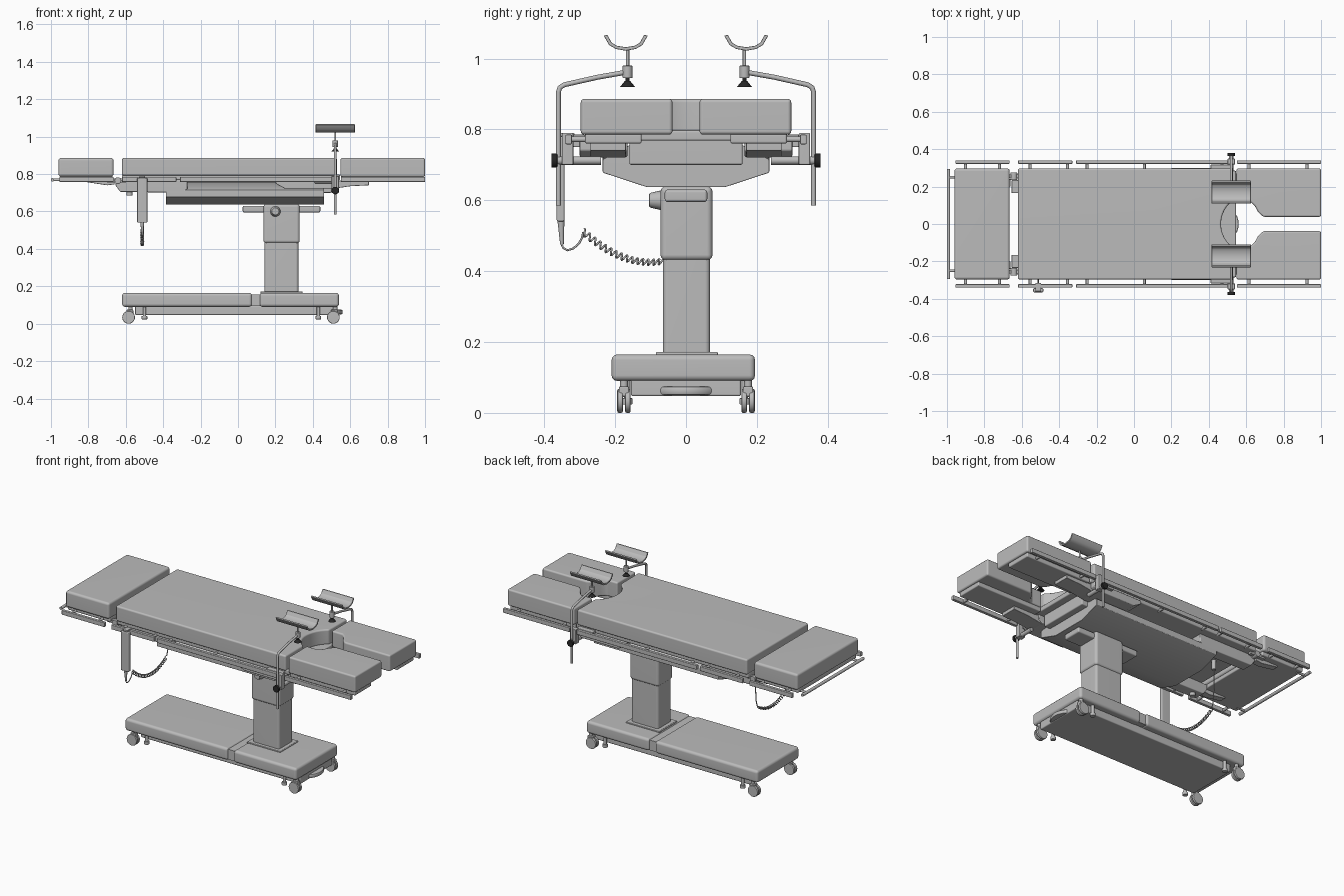
import bpy, bmesh, math
from mathutils import Vector

cube = bpy.data.objects.get("Cube")
if cube:
    bpy.data.objects.remove(cube)


def material(name, value):
    m = bpy.data.materials.new(name)
    m.use_nodes = True
    m.diffuse_color = (value, value, value, 1)
    m.node_tree.nodes["Principled BSDF"].inputs["Base Color"].default_value = (value, value, value, 1)
    return m


GREY = material("neutral grey", .5)
BLACK = material("knob black", .02)


def link(name, data, mat):
    data.materials.append(mat)
    ob = bpy.data.objects.new(name, data)
    bpy.context.collection.objects.link(ob)
    return ob


def finish(name, bm, mat=GREY, bevel=0, segments=3):
    bmesh.ops.recalc_face_normals(bm, faces=bm.faces[:])
    if bevel:
        edges = [e for e in bm.edges if e.calc_face_angle(0) > math.radians(30)]
        bmesh.ops.bevel(bm, geom=edges, offset=bevel, segments=segments, profile=.5,
                        affect='EDGES', clamp_overlap=True)
    me = bpy.data.meshes.new(name)
    bm.to_mesh(me)
    bm.free()
    me.shade_smooth()
    me.set_sharp_from_angle(angle=math.radians(35))
    ob = link(name, me, mat)
    if bevel:
        ob.modifiers.new("even_shading", 'WEIGHTED_NORMAL').keep_sharp = True
    return ob


def prism(name, points, axis, start, end, bevel=0, mat=GREY):
    """Extrude a 2D outline along an axis; outline order is x, y, z without that axis."""
    bm = bmesh.new()
    place = {'x': lambda a, b, t: (t, a, b),
             'y': lambda a, b, t: (a, t, b),
             'z': lambda a, b, t: (a, b, t)}[axis]
    face = bm.faces.new([bm.verts.new(place(a, b, start)) for a, b in points])
    out = bmesh.ops.extrude_face_region(bm, geom=[face])
    shift = Vector(place(0, 0, end - start))
    bmesh.ops.translate(bm, vec=shift, verts=[g for g in out["geom"] if isinstance(g, bmesh.types.BMVert)])
    return finish(name, bm, mat, bevel)


def box(name, xs, ys, zs, bevel=0, mat=GREY):
    (a, b), (c, d) = xs, ys
    return prism(name, [(a, c), (b, c), (b, d), (a, d)], 'z', zs[0], zs[1], bevel, mat)


def rod(name, p, q, r, r_end=None, mat=GREY, sides=20, bevel=0):
    p, q = Vector(p), Vector(q)
    bm = bmesh.new()
    matrix = (q - p).to_track_quat('Z', 'Y').to_matrix().to_4x4()
    matrix.translation = (p + q) / 2
    bmesh.ops.create_cone(bm, cap_ends=True, segments=sides, radius1=r,
                          radius2=r if r_end is None else r_end,
                          depth=(q - p).length, matrix=matrix)
    return finish(name, bm, mat, bevel, 2)


def tube(name, points, r, mat=GREY):
    cu = bpy.data.curves.new(name, 'CURVE')
    cu.dimensions = '3D'
    cu.bevel_depth, cu.bevel_resolution, cu.use_fill_caps = r, 2, True
    sp = cu.splines.new('POLY')
    sp.points.add(len(points) - 1)
    for pt, co in zip(sp.points, points):
        pt.co = (*co, 1)
    sp.use_smooth = True
    return link(name, cu, mat)


# Base: two covers with a seam between, and a lower pan
box("base_long_cover", (-.62, .075), (-.21, .195), (.09, .165), .016)
box("base_column_cover", (.115, .54), (-.21, .195), (.09, .165), .016)
box("base_seam_filler", (.06, .13), (-.2, .185), (.095, .157))
box("base_pan", (-.55, .53), (-.155, .155), (.047, .095), .006)
rod("base_pedal", (.46, 0, .05), (.46, 0, .075), .1, bevel=.008, sides=32)

# Casters and levelling feet
for end, x, foot_x in (("head", -.585, -.5), ("leg", .51, .43)):
    for side, s in (("left", 1), ("right", -1)):
        tag = end + "_" + side
        y = .175 * s
        for half in (-1, 1):
            rod("caster_wheel_" + tag, (x, y + half * .003, .034), (x, y + half * .019, .034),
                .034, sides=28, bevel=.005)
        box("caster_fork_" + tag, (x - .012, x + .025), (y - .014, y + .014), (.045, .075), .004)
        rod("caster_stem_" + tag, (x + .01, y, .05), (x + .01, y, .1), .011)
        rod("foot_stem_" + tag, (foot_x, y * .95, .04), (foot_x, y * .95, .1), .009)
        rod("foot_pad_" + tag, (foot_x, y * .95, .023), (foot_x, y * .95, .042), .015, bevel=.003)

# Telescopic column
box("column_collar", (.12, .345), (-.085, .09), (.16, .172), .004)
box("column_lower", (.142, .323), (-.065, .068), (.16, .5), .014)
box("column_sleeve", (.136, .33), (-.072, .075), (.43, .64), .016)
box("column_crossbar", (.025, .44), (-.06, .06), (.595, .63), .008)
rod("column_side_knob", (.2, -.06, .6), (.2, -.105, .6), .03, .02, bevel=.006)

# Tapered saddle under the tabletop
hull = [(-.11, .637), (.11, .637), (.235, .678), (.235, .715), (.16, .755), (-.16, .755), (-.235, .715), (-.235, .678)]
prism("saddle_hull", hull, 'x', -.385, .46, .003)
box("saddle_upper", (-.27, .5), (-.16, .16), (.7, .775), .006)

# Tabletop plates and cushions
box("main_plate", (-.62, .545), (-.285, .285), (.768, .797), .006)
notch = [math.radians(a) for a in range(234, 125, -9)]
outline = [(-.62, .297), (-.62, -.297), (.53, -.297)]
outline += [(.62 + .155 * math.cos(a), .155 * math.sin(a)) for a in notch]
outline += [(.53, .297)]
prism("main_cushion", outline, 'z', .792, .886, .01)
box("head_plate", (-.955, -.67), (-.28, .28), (.765, .79), .006)
box("head_cushion", (-.96, -.665), (-.297, .297), (.787, .886), .014)
rod("head_crossbar", (-.992, -.295, .769), (-.992, .295, .769), .009)

rails = (("head", -.955, -.665, (-.9, -.72)), ("back", -.62, -.33, (-.555, -.355)),
         ("seat", -.31, .525, (-.25, .055, .47)), ("leg", .55, 1, (.615, .925)))

for side, s in (("left", 1), ("right", -1)):
    # Leg section
    leg = [(.548, .12), (.62, .12), (.645, .098), (.665, .062), (.692, .038), (1, .038), (1, .297), (.548, .297)]
    prism("leg_cushion_" + side, [(x, y * s) for x, y in leg], 'z', .785, .886, .01)
    box("leg_plate_" + side, (.55, .99), sorted((.125 * s, .285 * s)), (.76, .788), .006)
    prism("leg_hinge_" + side, [(.5, .72), (.6, .735), (.7, .74), (.7, .765), (.5, .765)], 'y', .17 * s, .27 * s, .003)

    # Accessory rails with stand-offs
    for part, a, b, posts in rails:
        box("rail_" + part + "_" + side, (a, b), sorted((.322 * s, .34 * s)), (.758, .785), .003)
        for x in posts:
            rod("rail_spacer_" + part + "_" + side, (x, .27 * s, .772), (x, .325 * s, .772), .008)

    # Head joint
    rod("head_crossbar_arm_" + side, (-.992, .25 * s, .769), (-.93, .25 * s, .769), .007)
    rod("head_joint_" + side, (-.642, .235 * s, .765), (-.642, .275 * s, .765), .018, bevel=.003)
    box("head_joint_arm_" + side, (-.7, -.6), sorted((.245 * s, .265 * s)), (.755, .775))
    prism("head_lever_" + side, [(-.81, .757), (-.7, .74), (-.66, .745), (-.66, .768), (-.81, .768)],
          'y', .2 * s, .24 * s, .003)

    # Drive housings below the plate
    rear = [(-.655, .74), (-.63, .705), (-.3, .7), (-.27, .72), (-.27, .77), (-.655, .77)]
    prism("drive_housing_" + side, rear, 'y', .165 * s, .235 * s, .005)
    front = [(.2, .75), (.25, .722), (.5, .722), (.53, .74), (.53, .77), (.2, .77)]
    prism("hinge_housing_" + side, front, 'y', .165 * s, .3 * s, .005)
    box("side_bracket_" + side, (.41, .52), sorted((.285 * s, .318 * s)), (.75, .785), .003)

    # Leg support: clamp, bent post, swivel and trough
    x, y = .52, .165 * s
    box("support_clamp_" + side, (x - .02, x + .02), sorted((.318 * s, .35 * s)), (.7, .79), .004)
    rod("clamp_spindle_" + side, (x, .24 * s, .712), (x, .375 * s, .712), .012)
    rod("clamp_knob_" + side, (x, .363 * s, .712), (x, .38 * s, .712), .02, mat=BLACK, bevel=.003)
    tube("support_post_" + side, [(x, .36 * s, .585), (x, .36 * s, .905), (x, .356 * s, .918),
                                  (x, .343 * s, .926), (x, .25 * s, .947), (x, y, .962)], .007)
    rod("swivel_body_" + side, (x, y, .945), (x, y, .98), .014, bevel=.002)
    rod("swivel_neck_" + side, (x, y, .93), (x, y, .95), .006, mat=BLACK)
    rod("swivel_knob_" + side, (x, y, .92), (x, y, .936), .021, .008, mat=BLACK)
    rod("trough_stem_" + side, (x, y, .97), (x, y, 1.03), .005)
    half = [(0, 1.022), (.028, 1.027), (.047, 1.038), (.062, 1.064), (.052, 1.067), (.04, 1.045), (.025, 1.036), (0, 1.032)]
    mirrored = [(-a, z) for a, z in half[-2:0:-1]]
    centre = .17 * s
    prism("leg_trough_" + side, [(centre + a, z) for a, z in half + mirrored], 'x', .415, .625, .002)

# Hand control hanging from the rail, with a coiled cable
hx = -.512
box("control_handset", (hx - .027, hx + .027), (-.365, -.343), (.54, .78), .005)
box("control_hook", (hx - .015, hx + .015), (-.36, -.315), (.78, .79), .002)
rod("control_strain_relief", (hx, -.353, .545), (hx, -.35, .475), .01, .005)
tube("control_lead", [(hx, -.352, .48), (hx, -.347, .466), (hx, -.335, .459), (hx, -.318, .464),
                      (hx, -.302, .478), (hx, -.293, .495), (hx, -.29, .51)], .003)
coil = []
turns, steps = 22, 12
for i in range(turns * steps + 1):
    t = i / (turns * steps)
    a = math.tau * i / steps
    y = -.29 + .33 * t
    coil.append((hx + .008 * math.sin(a), y + .004 * math.cos(a), .425 + 2.4 * (y + .1) ** 2 + .008 * math.cos(a)))
tube("control_coil", coil, .0028)
tube("control_coil_tail", [coil[-1], (hx, .055, .52), (hx, .06, .6), (hx, .06, .775)], .003)
rod("cable_socket", (hx, .06, .71), (hx, .06, .775), .012)
rod("underside_stud", (-.58, -.2, .685), (-.58, -.2, .71), .016, bevel=.003)
